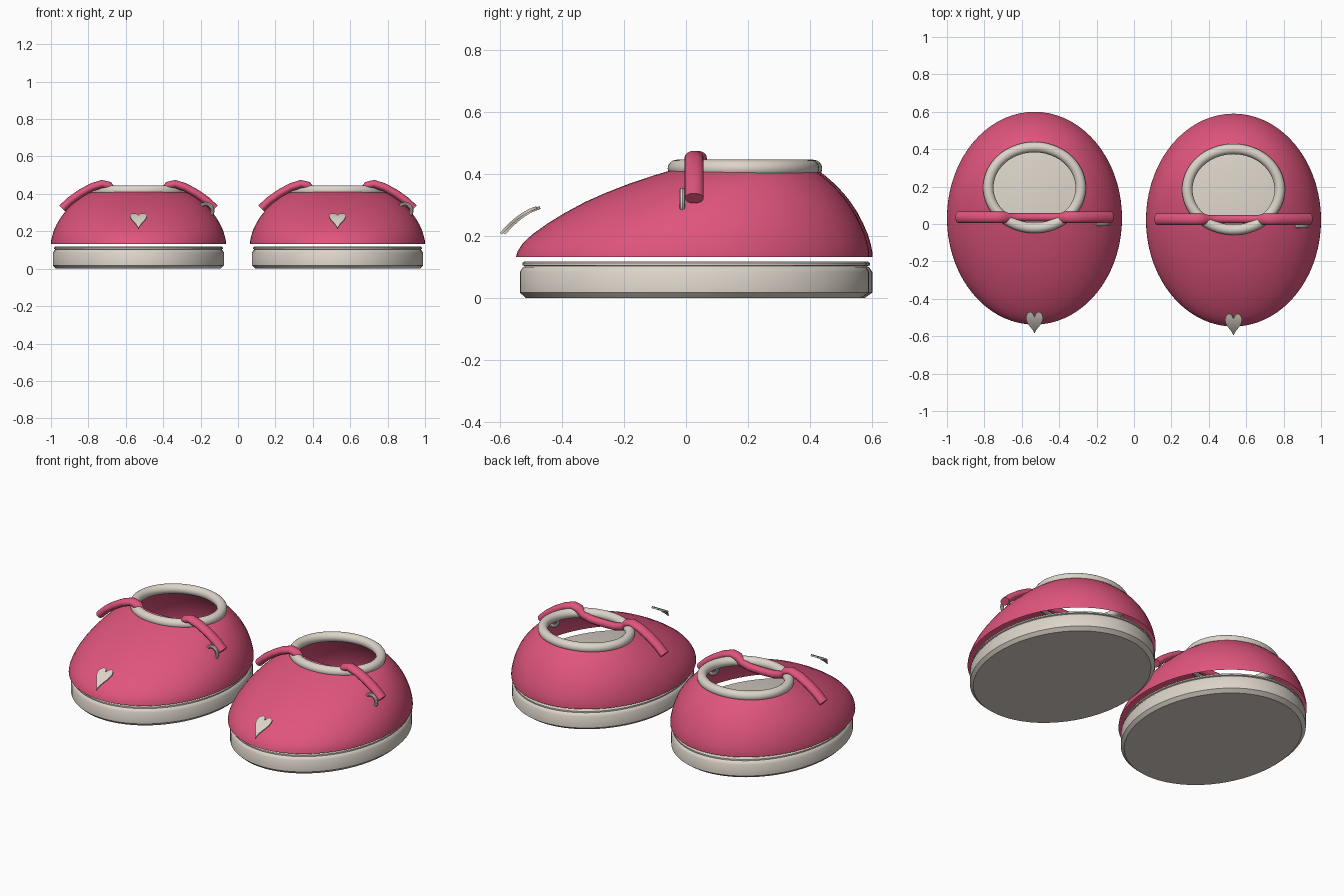
import bpy, bmesh, math
from mathutils import Vector

if "Cube" in bpy.data.objects:
    bpy.data.objects.remove(bpy.data.objects["Cube"])


def material(name, rgb):
    m = bpy.data.materials.new(name)
    m.diffuse_color = (*rgb, 1)
    m.use_nodes = True
    m.node_tree.nodes["Principled BSDF"].inputs["Base Color"].default_value = m.diffuse_color
    return m


PINK = material("rose_pink", (0.74, 0.09, 0.205))
CREAM = material("cream", (0.72, 0.66, 0.59))
TAU = 2 * math.pi


def finish(bm, name, mat, offset, angle=35):
    bmesh.ops.remove_doubles(bm, verts=bm.verts, dist=1e-5)
    bmesh.ops.recalc_face_normals(bm, faces=bm.faces)
    mesh = bpy.data.meshes.new(name)
    bm.to_mesh(mesh)
    bm.free()
    mesh.materials.append(mat)
    ob = bpy.data.objects.new(name, mesh)
    bpy.context.collection.objects.link(ob)
    ob.location = offset
    bpy.ops.object.select_all(action='DESELECT')
    bpy.context.view_layer.objects.active = ob
    ob.select_set(True)
    bpy.ops.object.shade_smooth_by_angle(angle=math.radians(angle))
    return ob


def loft(name, rings, mat, offset, caps=False, closed=False, angle=35):
    """Skin a series of equal-length point rings."""
    bm = bmesh.new()
    vs = [[bm.verts.new(p) for p in r] for r in rings]
    n = len(vs[0])
    for i in range(len(vs) if closed else len(vs) - 1):
        a, b = vs[i], vs[(i + 1) % len(vs)]
        for j in range(n):
            k = (j + 1) % n
            bm.faces.new((a[j], a[k], b[k], b[j]))
    if caps:
        bm.faces.new(vs[0][::-1])
        bm.faces.new(vs[-1])
    return finish(bm, name, mat, offset, angle)


def oval(z, y0, y1, rx, n=72):
    cy, ry = (y0 + y1) / 2, (y1 - y0) / 2
    return [(rx * math.cos(TAU * i / n), cy + ry * math.sin(TAU * i / n), z) for i in range(n)]


def oval_ring(cy, cz, rx, ry, r, n=72, m=16):
    """Horizontal oval torus."""
    return [oval(cz + r * math.sin(TAU * j / m), cy - ry - r * math.cos(TAU * j / m),
                 cy + ry + r * math.cos(TAU * j / m), rx + r * math.cos(TAU * j / m), n)
            for j in range(m)]


def heart(name, mat, offset):
    """Curved heart plate leaning back over the toe."""
    n = 24
    pts = []
    for i in range(n + 1):
        t = math.pi * i / n
        u = 16 * math.sin(t) ** 3 / 16 * 0.045
        v = (13 * math.cos(t) - 5 * math.cos(2 * t) - 2 * math.cos(3 * t) - math.cos(4 * t) + 17) / 29
        pts.append((u, v))
    dip = pts[0][1]

    def place(u, v):
        return Vector((u, -0.592 + 0.114 * v, 0.205 + 0.083 * v + 0.05 * v * (1 - v)))

    bm = bmesh.new()
    for s in (1, -1):
        for (u0, v0), (u1, v1) in zip(pts, pts[1:]):
            quad = [(0, min(v0, dip)), (s * u0, v0), (s * u1, v1), (0, min(v1, dip))]
            bm.faces.new([bm.verts.new(place(*q)) for q in quad[::s]])
    bmesh.ops.remove_doubles(bm, verts=bm.verts, dist=1e-5)
    bmesh.ops.dissolve_degenerate(bm, edges=bm.edges, dist=1e-5)
    bmesh.ops.solidify(bm, geom=bm.faces[:], thickness=0.009)
    return finish(bm, name, mat, offset)


# z, front y, back y, half width
SOLE = [(0, -0.515, 0.565, 0.44), (0.018, -0.535, 0.59, 0.458), (0.085, -0.535, 0.59, 0.458),
        (0.1, -0.525, 0.58, 0.448), (0.103, -0.518, 0.573, 0.443), (0.106, -0.527, 0.582, 0.451),
        (0.114, -0.527, 0.582, 0.451), (0.118, -0.52, 0.575, 0.445)]
UPPER = [(0.132, -0.548, 0.59, 0.468), (0.15, -0.543, 0.59, 0.467), (0.175, -0.527, 0.585, 0.461),
         (0.205, -0.496, 0.576, 0.452), (0.24, -0.447, 0.561, 0.436), (0.275, -0.39, 0.543, 0.415),
         (0.31, -0.325, 0.52, 0.388), (0.34, -0.257, 0.496, 0.359), (0.37, -0.18, 0.467, 0.326),
         (0.395, -0.105, 0.438, 0.29), (0.413, -0.045, 0.415, 0.255)]
# Right half of the strap's centre line: x, z
STRAP = [(0, 0.4), (0.08, 0.402), (0.135, 0.415), (0.16, 0.445), (0.195, 0.453),
         (0.25, 0.435), (0.31, 0.402), (0.365, 0.363), (0.408, 0.322)]


def strap_rings(m=16):
    path = [Vector((-x, 0, z)) for x, z in STRAP[:0:-1]] + [Vector((x, 0, z)) for x, z in STRAP]
    rings = []
    for i, p in enumerate(path):
        t = (path[min(i + 1, len(path) - 1)] - path[max(i - 1, 0)]).normalized()
        nrm = Vector((-t.z, 0, t.x))
        w = 0.022 if abs(p.x) < 0.15 else 0.031
        rings.append([p + nrm * (0.022 * math.sin(TAU * j / m))
                      + Vector((0, 0.026 + w * math.cos(TAU * j / m), 0)) for j in range(m)])
    return rings


def buckle_rings(cx, cy, cz, R, r, n=28, m=10):
    """Small upright ring facing forward."""
    rings = []
    for i in range(n):
        a = TAU * i / n
        rings.append([(cx + (R + r * math.cos(TAU * j / m)) * math.cos(a), cy + r * math.sin(TAU * j / m),
                       cz + (R + r * math.cos(TAU * j / m)) * math.sin(a)) for j in range(m)])
    return rings


for side, offset in (("left", (-0.532, 0.01, 0)), ("right", (0.532, 0, 0))):
    # Sole with groove and thin rim
    loft(side + "_sole", [oval(*s) for s in SOLE], CREAM, offset, caps=True)
    # Open domed upper
    loft(side + "_upper", [oval(*u) for u in UPPER], PINK, offset)
    # Padded collar
    loft(side + "_collar", oval_ring(0.185, 0.418, 0.247, 0.216, 0.028), CREAM, offset, closed=True)
    # Strap across the opening
    loft(side + "_strap", strap_rings(), PINK, offset, caps=True, angle=50)
    # Buckle ring half sunk in the outer side
    loft(side + "_buckle", buckle_rings(0.36, -0.012, 0.31, 0.036, 0.01), CREAM, offset, closed=True)
    # Heart on the toe
    heart(side + "_toe_heart", CREAM, offset)
